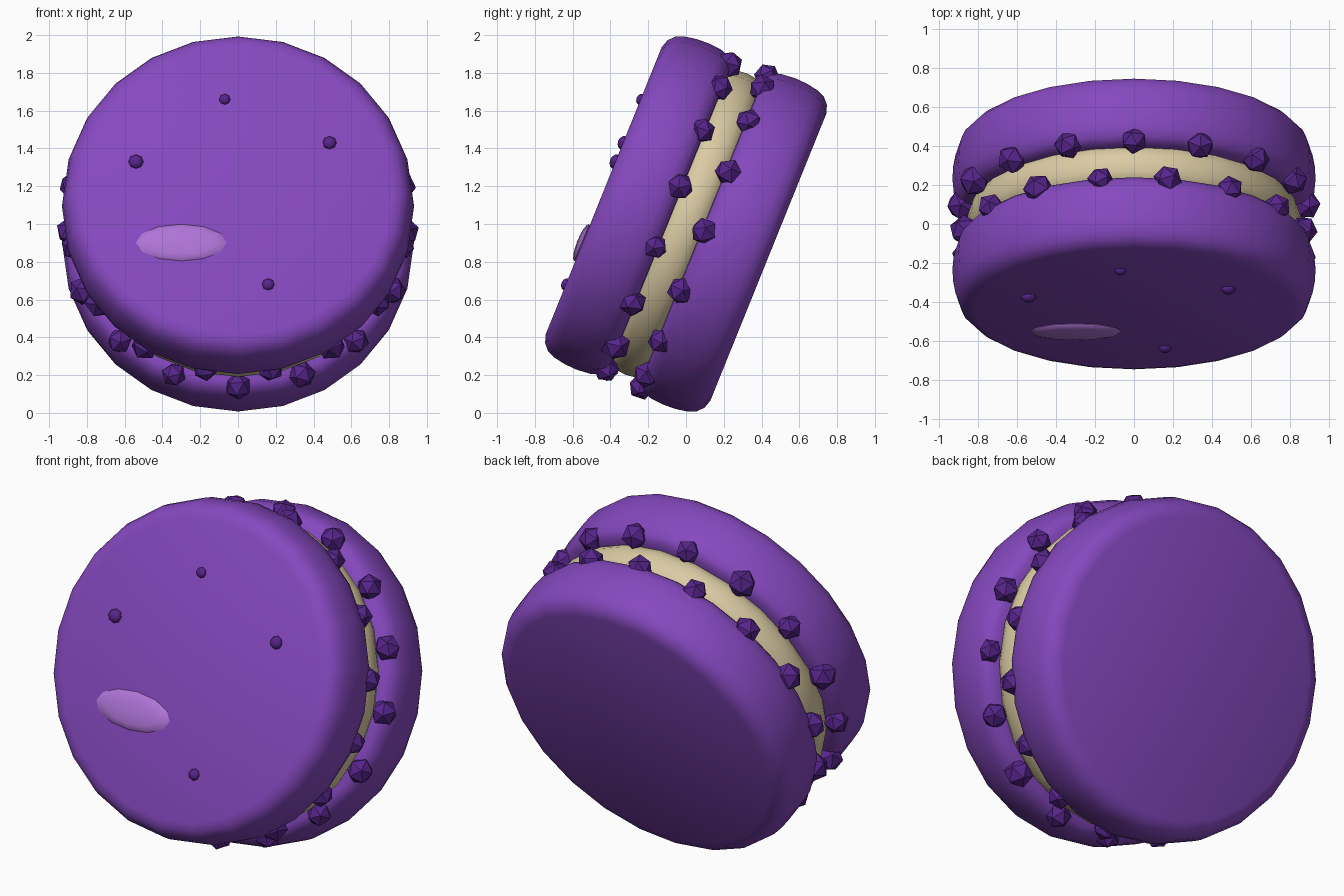
import bpy, bmesh, math, random
from mathutils import Matrix, Vector, Euler

if "Cube" in bpy.data.objects:
    bpy.data.objects.remove(bpy.data.objects["Cube"])

random.seed(4)
# Local frame: z = biscuit axis (front outward), y = up along the face
TILT = Matrix.Translation((0, 0, 1)) @ Matrix.Rotation(math.radians(68), 4, 'X')
SEG = 24


def material(name, rgb):
    m = bpy.data.materials.new(name)
    m.diffuse_color = (*rgb, 1)
    m.use_nodes = True
    m.node_tree.nodes["Principled BSDF"].inputs["Base Color"].default_value = m.diffuse_color
    return m


PURPLE = material("purple_shell", (0.235, 0.065, 0.52))
DARK = material("dark_purple", (0.095, 0.018, 0.26))
CREAM = material("cream", (0.71, 0.60, 0.37))
LILAC = material("lilac", (0.43, 0.175, 0.68))


def finish(name, bm, mat, smooth=None):
    bmesh.ops.recalc_face_normals(bm, faces=bm.faces)
    mesh = bpy.data.meshes.new(name)
    bm.to_mesh(mesh)
    bm.free()
    mesh.transform(TILT)
    mesh.materials.append(mat)
    ob = bpy.data.objects.new(name, mesh)
    bpy.context.collection.objects.link(ob)
    if smooth:
        bpy.ops.object.select_all(action='DESELECT')
        ob.select_set(True)
        bpy.context.view_layer.objects.active = ob
        bpy.ops.object.shade_smooth_by_angle(angle=math.radians(smooth))
    return ob


def lathe(name, profile, mat, side=1):
    """Closed turned solid from (radius, height) points."""
    bm = bmesh.new()
    rings = [[bm.verts.new((r * math.cos(2 * math.pi * i / SEG),
                            r * math.sin(2 * math.pi * i / SEG), h * side))
              for i in range(SEG)] for r, h in profile]
    for a, b in zip(rings, rings[1:]):
        for i in range(SEG):
            j = (i + 1) % SEG
            bm.faces.new((a[i], a[j], b[j], b[i]))
    bm.faces.new(rings[0])
    bm.faces.new(rings[-1])
    return finish(name, bm, mat, 45)


# Biscuit shells and filling
shell = [(0.82, 0.47), (0.865, 0.455), (0.898, 0.425), (0.917, 0.38), (0.928, 0.32),
         (0.932, 0.25), (0.925, 0.17), (0.905, 0.12), (0.87, 0.093), (0.80, 0.088)]
lathe("front_shell", shell, PURPLE)
lathe("back_shell", shell, PURPLE, -1)
lathe("cream_filling", [(0.80, 0.11), (0.835, 0.085), (0.855, 0.045), (0.86, 0),
                        (0.855, -0.045), (0.835, -0.085), (0.80, -0.11)], CREAM)

# Ruffled crumbs around the inner rim of each shell
for name, side, offset in (("front_crumbs", 1, 0.5), ("back_crumbs", -1, 0.0)):
    bm = bmesh.new()
    for i in range(16):
        a = math.pi / 2 + 2 * math.pi * (i + offset) / 16
        pos = Vector((0.885 * math.cos(a), 0.885 * math.sin(a), 0.105 * side))
        turn = Euler([random.uniform(0, 6.28) for _ in range(3)]).to_matrix().to_4x4()
        bmesh.ops.create_icosphere(bm, subdivisions=1, radius=random.uniform(0.066, 0.083),
                                   matrix=Matrix.Translation(pos) @ turn)
    finish(name, bm, DARK)

# Specks on the front face
bm = bmesh.new()
for x, y, r in ((-0.07, 0.522, 0.03), (0.485, 0.274, 0.037),
                (-0.54, 0.166, 0.04), (0.16, -0.535, 0.033)):
    bmesh.ops.create_uvsphere(bm, u_segments=8, v_segments=6, radius=r,
                              matrix=Matrix.Translation((x, y, 0.47))
                              @ Matrix.Diagonal((1, 1, 0.75, 1)))
finish("front_specks", bm, DARK, 40)

# Oval highlight on the front face
bm = bmesh.new()
bmesh.ops.create_uvsphere(bm, u_segments=12, v_segments=8, radius=1,
                          matrix=Matrix.Translation((-0.30, -0.298, 0.475))
                          @ Matrix.Diagonal((0.24, 0.105, 0.025, 1)))
finish("oval_highlight", bm, LILAC, 40)
